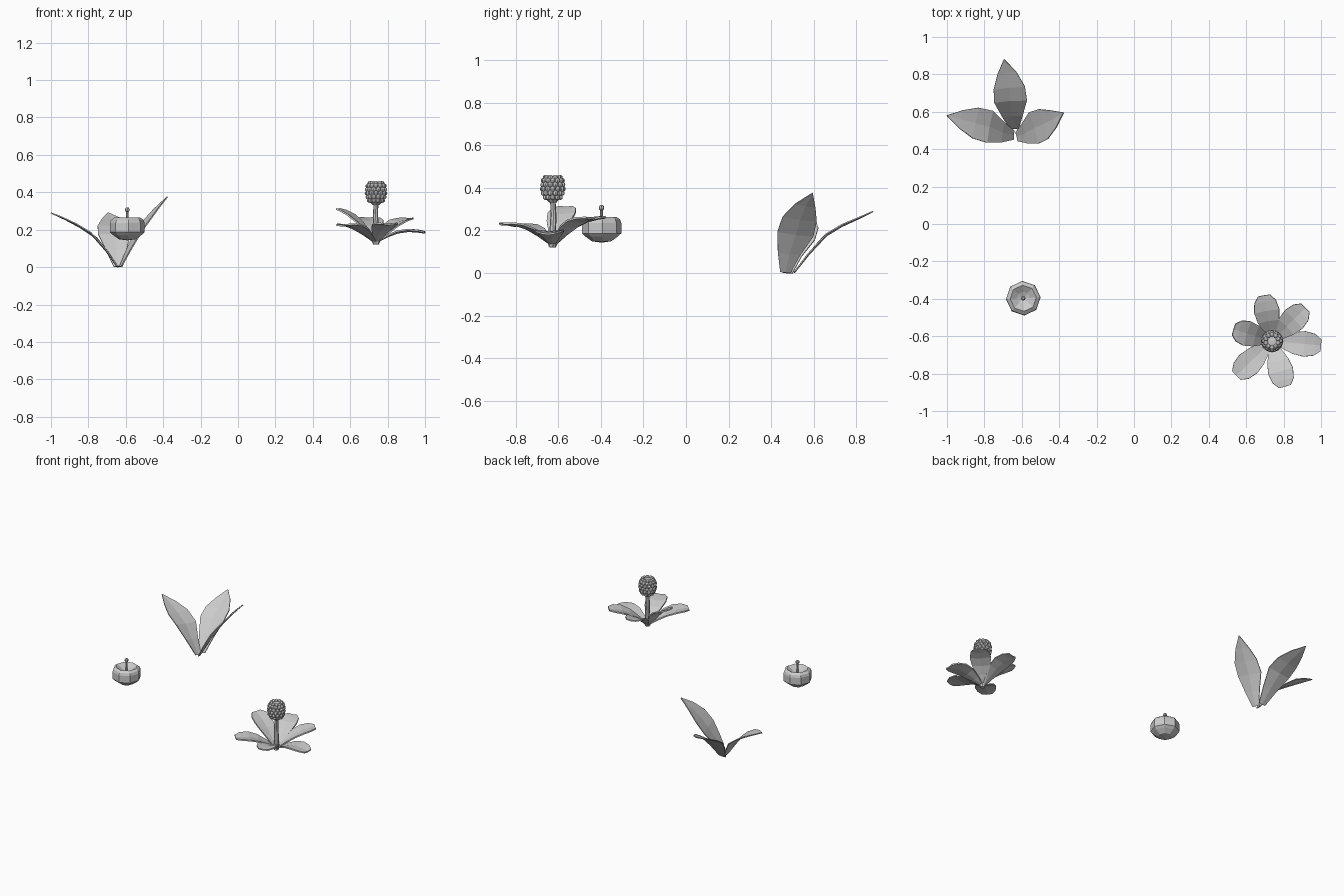
import bpy, bmesh, math
from mathutils import Vector

if "Cube" in bpy.data.objects:
    bpy.data.objects.remove(bpy.data.objects["Cube"])


def make(name, verts, faces):
    me = bpy.data.meshes.new(name)
    me.from_pydata([tuple(v) for v in verts], [], faces)
    bm = bmesh.new()
    bm.from_mesh(me)
    bmesh.ops.remove_doubles(bm, verts=bm.verts, dist=1e-5)
    bmesh.ops.recalc_face_normals(bm, faces=bm.faces)
    bm.to_mesh(me)
    bm.free()
    ob = bpy.data.objects.new(name, me)
    bpy.context.collection.objects.link(ob)
    return ob


def blade(name, path, halves, hint, cup, thick):
    """Thin blade with a centre crease swept along a path."""
    path = [Vector(p) for p in path]
    verts, faces = [], []
    for i, (p, h) in enumerate(zip(path, halves)):
        t = (path[min(i + 1, len(path) - 1)] - path[max(i - 1, 0)]).normalized()
        s = Vector(hint)
        s = (s - t * s.dot(t)).normalized()
        n = t.cross(s)
        if n.z < 0:
            n = -n
        verts += [p - s * h + n * cup * h, p, p + s * h + n * cup * h]
        if i:
            a, b = 3 * i - 3, 3 * i
            faces += [(a, a + 1, b + 1, b), (a + 1, a + 2, b + 2, b + 1)]
    ob = make(name, verts, faces)
    m = ob.modifiers.new("thickness", 'SOLIDIFY')
    m.thickness, m.offset = thick, 0
    return ob


def lathe(name, profile, centre, n, rot=0.0):
    verts, faces = [], []
    for r, z in profile:
        for k in range(n):
            a = rot + math.tau * k / n
            verts.append((centre[0] + r * math.cos(a), centre[1] + r * math.sin(a), z))
    for i in range(len(profile) - 1):
        for k in range(n):
            j = (k + 1) % n
            faces.append((i * n + k, i * n + j, i * n + n + j, i * n + n + k))
    return make(name, verts, faces)


# Three-leaf sprout
leaf_w = [0.025, 0.055, 0.088, 0.084, 0.05, 0.001]
blade("leaf_left", [(-.645, .475, .0), (-.705, .49, .085), (-.775, .52, .165),
                    (-.85, .54, .215), (-.925, .56, .255), (-1.0, .58, .29)],
      leaf_w, (0, 1, 0), .08, .006)
blade("leaf_right", [(-.625, .467, .003), (-.58, .485, .09), (-.53, .515, .18),
                     (-.48, .535, .25), (-.43, .562, .315), (-.377, .595, .376)],
      leaf_w, (-.2, 1, 0), .08, .006)
blade("leaf_back", [(-.64, .51, .003), (-.65, .58, .09), (-.66, .66, .175),
                    (-.667, .73, .218), (-.68, .81, .255), (-.695, .88, .29)],
      leaf_w, (1, 0, 0), .08, .006)

# Round eight-sided fruit with a dimpled top
fruit = (-.592, -.397)
lathe("fruit", [(0, .143), (.045, .149), (.077, .172), (.093, .187), (.093, .236),
                (.087, .252), (.070, .264), (.035, .242), (0, .228)], fruit, 8, .06)
lathe("fruit_stem", [(0, .22), (.006, .22), (.006, .295), (.012, .301),
                     (.012, .312), (.006, .32), (0, .32)], fruit, 8)

# Flower petals: angle, reach, tip height
C = Vector((.738, -.626, 0))
petals = [(100, .248, .26), (45, .252, .257), (-5, .262, .183),
          (-74, .253, .228), (-136, .265, .222), (163, .215, .308)]
petal_w = [.014, .036, .058, .068, .058, .032]
steps = [0, .2, .42, .65, .86, 1]
for i, (deg, reach, tip) in enumerate(petals):
    a = math.radians(deg)
    d = Vector((math.cos(a), math.sin(a), 0))
    path = []
    for t in steps:
        z = .138 + (tip - .138) * t + .028 * math.sin(math.pi * t)
        path.append(C + d * (.012 + (reach - .012) * t) + Vector((0, 0, z)))
    blade("petal_%d" % (i + 1), path, petal_w, (-d.y, d.x, 0), .12, .009)

# Flower base, bent stem and collar
lathe("flower_base", [(0, .12), (.014, .12), (.024, .14), (.018, .16), (0, .16)], C, 8)
verts, faces = [], []
bend = [(0, -.004, .125), (.002, .0, .2), (-.003, .003, .27), (0, 0, .35)]
for i, (x, y, z) in enumerate(bend):
    r = .017 - .0015 * i
    for k in range(8):
        a = math.tau * k / 8
        verts.append((C.x + x + r * math.cos(a), C.y + y + r * math.sin(a), z))
        if i:
            j = (k + 1) % 8
            faces.append((i * 8 - 8 + k, i * 8 - 8 + j, i * 8 + j, i * 8 + k))
make("flower_stem", verts, faces)
lathe("flower_collar", [(0, .332), (.018, .332), (.03, .346), (.03, .352), (0, .354)], C, 8)

# Beaded flower head around a solid core
lathe("head_core", [(0, .345), (.036, .35), (.05, .38), (.05, .425), (.038, .448), (0, .452)], C, 12)
bm = bmesh.new()
rows = [(.036, .356), (.045, .375), (.048, .395), (.048, .415), (.044, .434), (.034, .449)]
for i, (r, z) in enumerate(rows):
    n = 10 if i in (0, 5) else 12
    for k in range(n):
        a = math.tau * (k + .5 * (i % 2)) / n
        made = bmesh.ops.create_uvsphere(bm, u_segments=8, v_segments=6, radius=.0125)
        bmesh.ops.translate(bm, verts=made['verts'],
                            vec=(C.x + r * math.cos(a), C.y + r * math.sin(a), z))
me = bpy.data.meshes.new("head_beads")
bm.to_mesh(me)
bm.free()
bpy.context.collection.objects.link(bpy.data.objects.new("head_beads", me))
